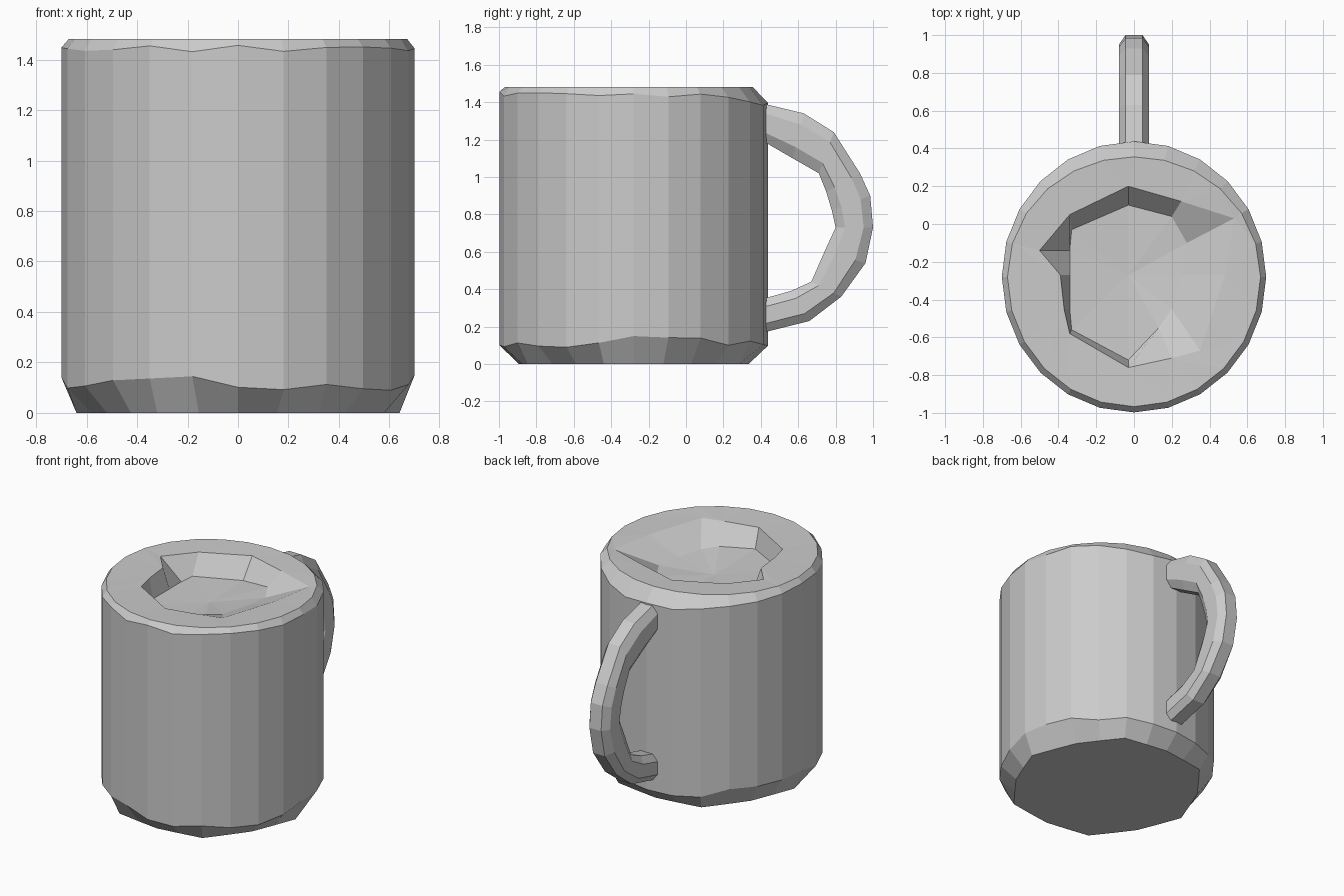
import bpy, bmesh, math, random
from mathutils import Vector

random.seed(4)
cube = bpy.data.objects.get("Cube")
if cube:
    bpy.data.objects.remove(cube, do_unlink=True)

grey = bpy.data.materials.new("plain grey")
grey.use_nodes = True
colour = (0.6, 0.6, 0.6, 1)
grey.diffuse_color = colour
grey.node_tree.nodes["Principled BSDF"].inputs["Base Color"].default_value = colour


def finish(bm, name):
    bmesh.ops.recalc_face_normals(bm, faces=bm.faces)
    mesh = bpy.data.meshes.new(name)
    bm.to_mesh(mesh)
    bm.free()
    mesh.materials.append(grey)
    obj = bpy.data.objects.new(name, mesh)
    bpy.context.collection.objects.link(obj)
    return obj


def bridge(bm, low, high):
    """Join two rings of equal length with quads."""
    n = len(low)
    for k in range(n):
        j = (k + 1) % n
        bm.faces.new((low[k], low[j], high[j], high[k]))


# Mug body: faceted wall with rough chamfers at the foot and lip
SIDES = 24
CENTRE_Y = -0.28
bm = bmesh.new()


def ring(radius, height):
    verts = []
    for k in range(SIDES):
        a = -math.pi / 2 + math.tau * k / SIDES
        r = radius(k, a)
        verts.append(bm.verts.new((r * math.cos(a),
                                   CENTRE_Y + r * 1.025 * math.sin(a), height(k, a))))
    return verts


def back(a):
    return max(0, math.sin(a)) ** 2


foot = ring(lambda k, a: 0.64 if k % 4 == 2 else 0.6, lambda k, a: 0)
lower = ring(lambda k, a: 0.7, lambda k, a: 0.12 + random.uniform(-0.035, 0.035))
upper = ring(lambda k, a: 0.7, lambda k, a: 1.445 + random.uniform(-0.015, 0.015) - 0.06 * back(a))
lip = ring(lambda k, a: 0.67 - 0.05 * back(a), lambda k, a: 1.482)
bm.faces.new(foot)
bridge(bm, foot, lower)
bridge(bm, lower, upper)
bridge(bm, upper, lip)

# Shallow angular hollow: mouth edge, then floor edge, then centre point
mouth_xy = [(-0.03, -0.76), (0.2, -0.71), (0.35, -0.67), (0.48, -0.27),
            (0.53, 0.03), (0.25, 0.12), (-0.03, 0.2), (-0.34, 0.05),
            (-0.5, -0.14), (-0.39, -0.27), (-0.37, -0.45), (-0.34, -0.58)]
floor_xy = [(-0.03, -0.72), (0.13, -0.55), (0.2, -0.45), (0.25, -0.27),
            (0.28, -0.1), (0.2, 0.04), (-0.03, 0.1), (-0.33, -0.03),
            (-0.34, -0.14), (-0.34, -0.27), (-0.34, -0.45), (-0.33, -0.56)]
mouth = [bm.verts.new((x, y, 1.475)) for x, y in mouth_xy]
floor = [bm.verts.new((x, y, 1.38 if x > 0 else 1.34)) for x, y in floor_xy]
centre = bm.verts.new((-0.03, -0.27, 1.33))
for k in range(12):
    j = (k + 1) % 12
    a, b, c = lip[2 * k], lip[2 * k + 1], lip[(2 * k + 2) % SIDES]
    bm.faces.new((a, b, mouth[k]))
    bm.faces.new((b, mouth[j], mouth[k]))
    bm.faces.new((b, c, mouth[j]))
    bm.faces.new((floor[k], floor[j], centre))
bridge(bm, mouth, floor)
finish(bm, "mug_body")

# Handle: chamfered section swept between an outer and an inner outline (y, z)
outer = [(0.38, 1.40), (0.63, 1.34), (0.79, 1.24), (0.93, 1.02), (0.985, 0.9),
         (1.0, 0.73), (0.96, 0.54), (0.83, 0.36), (0.66, 0.23), (0.38, 0.16)]
inner = [(0.38, 1.21), (0.57, 1.10), (0.71, 1.02), (0.75, 0.92), (0.78, 0.82),
         (0.80, 0.73), (0.74, 0.60), (0.67, 0.44), (0.56, 0.39), (0.38, 0.34)]
section = [(-0.045, 0), (0.045, 0), (0.08, 0.25), (0.08, 0.75),
           (0.045, 1), (-0.045, 1), (-0.08, 0.75), (-0.08, 0.25)]
bm = bmesh.new()
rings = []
for o, i in zip(outer, inner):
    out_pt, in_pt = Vector((0, *o)), Vector((0, *i))
    rings.append([bm.verts.new(in_pt.lerp(out_pt, t) + Vector((x, 0, 0))) for x, t in section])
for low, high in zip(rings, rings[1:]):
    bridge(bm, low, high)
bm.faces.new(rings[0])
bm.faces.new(rings[-1])
finish(bm, "handle")
